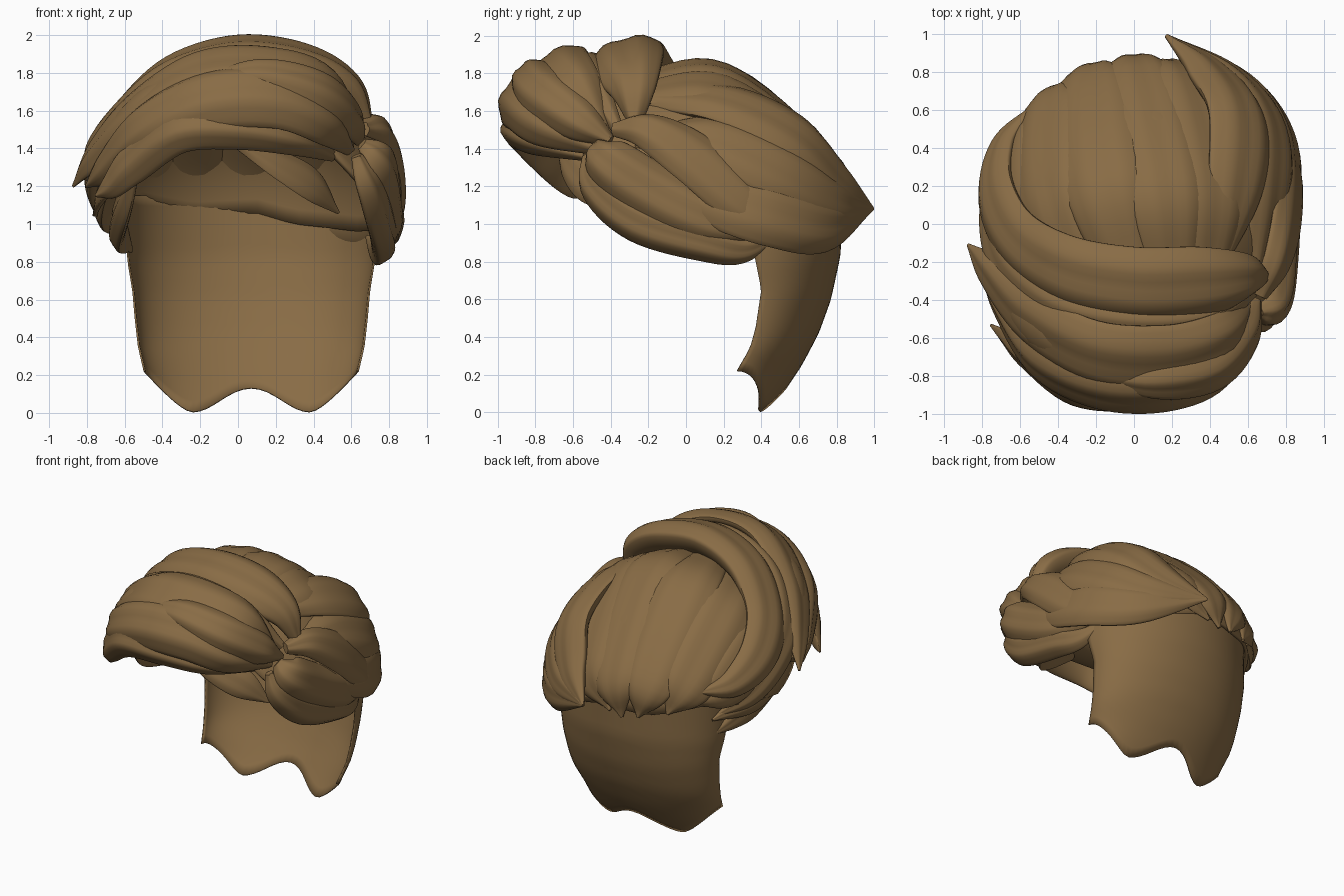
import bpy, bmesh, math
from mathutils import Vector

mat = bpy.data.materials.new("hair_brown")
mat.diffuse_color = (0.25, 0.15, 0.06, 1)

SKULL = Vector((0.03, 0.0, 0.95))      # centre of the head
RADII = Vector((0.83, 0.88, 0.90))
QUIFF = Vector((0.0, -0.40, 1.40))     # centre of the front roll


def finish(name, bm, thickness=0):
    bmesh.ops.remove_doubles(bm, verts=bm.verts, dist=0.0005)
    bmesh.ops.recalc_face_normals(bm, faces=bm.faces)
    me = bpy.data.meshes.new(name)
    bm.to_mesh(me)
    bm.free()
    ob = bpy.data.objects.new(name, me)
    bpy.context.collection.objects.link(ob)
    me.materials.append(mat)
    bpy.ops.object.select_all(action='DESELECT')
    ob.select_set(True)
    bpy.context.view_layer.objects.active = ob
    bpy.ops.object.shade_smooth_by_angle(angle=math.radians(40))
    if thickness:
        m = ob.modifiers.new("thickness", 'SOLIDIFY')
        m.thickness = thickness
        m.offset = 0
    return ob


def skin(bm, rows, closed):
    """Join rows of vertices with quads."""
    n = len(rows[0])
    for a, b in zip(rows, rows[1:]):
        for i in range(n if closed else n - 1):
            j = (i + 1) % n
            bm.faces.new((a[i], a[j], b[j], b[i]))


def spline(pts, steps=7):
    """Catmull-Rom through tuples of any length."""
    v = [Vector(p) for p in pts]
    v = [2 * v[0] - v[1]] + v + [2 * v[-1] - v[-2]]
    out = []
    for i in range(1, len(v) - 2):
        a, b, c, d = v[i - 1:i + 3]
        for s in range(steps):
            t = s / steps
            out.append(0.5 * (2 * b + (c - a) * t + (2 * a - 5 * b + 4 * c - d) * t * t
                              + (3 * b - a - 3 * c + d) * t ** 3))
    return out + [v[-2]]


def lock(name, pts, centre=SKULL, under=0.5, rib=0.10):
    """Sweep a ribbed lens section; each point is x, y, z, half width, thickness."""
    path = spline(pts)
    pos = [Vector(p[:3]) for p in path]
    bm = bmesh.new()
    rows, K = [], 28
    for i, p in enumerate(pos):
        tan = (pos[min(i + 1, len(pos) - 1)] - pos[max(i - 1, 0)]).normalized()
        nor = p - centre
        nor = (nor - tan * nor.dot(tan)).normalized()
        side = tan.cross(nor)
        w, t = max(path[i][3], 0.004), max(path[i][4], 0.004)
        row = []
        for k in range(K):
            a = 2 * math.pi * k / K
            s = math.sin(a)
            h = abs(s) ** 1.3 * (1 + rib * math.cos(6 * a + 0.6)) if s > 0 else -under * abs(s) ** 1.3
            row.append(bm.verts.new(p + side * math.cos(a) * w + nor * h * t))
        rows.append(row)
    skin(bm, rows, True)
    bm.faces.new(rows[0])
    bm.faces.new(rows[-1])
    return finish(name, bm)


def on_skull(x, y, z, k=0.97):
    d = Vector((x, y, z)) - SKULL
    r = math.sqrt(sum((d[i] / RADII[i]) ** 2 for i in range(3)))
    return SKULL + d * (k / r)


def interp(table, x):
    for (a, fa), (b, fb) in zip(table, table[1:]):
        if x <= b:
            return fa + (fb - fa) * max(0, (x - a) / (b - a))
    return table[-1][1]


# cap under the locks, open towards the face
hairline = [(0, .99), (40, .96), (70, 1.0), (85, 1.06), (110, 1.04), (135, 1.1), (180, 1.04),
            (215, 1.22), (235, 1.47), (305, 1.47), (325, 1.2), (360, .99)]
bm = bmesh.new()
rows = []
for j in range(17):
    row = []
    for i in range(64):
        th = 2 * math.pi * i / 64
        low = math.acos((interp(hairline, math.degrees(th)) - SKULL.z) / (RADII.z * .955))
        ph = low * j / 16
        row.append(bm.verts.new(SKULL + .955 * Vector((RADII.x * math.sin(ph) * math.cos(th),
                   RADII.y * math.sin(ph) * math.sin(th), RADII.z * math.cos(ph)))))
    rows.append(row)
skin(bm, rows, True)
finish("cap", bm, 0.025)

# curved sheet of hair at the nape
back_y = [(0, .43), (.1, .51), (.25, .61), (.42, .70), (.6, .765), (.83, .815), (1.15, .83)]
edge_y = [(0, .21), (.22, .27), (.34, .34), (.45, .37), (.65, .40), (.8, .37), (1.15, .30)]
half_x = [(0, .52), (.2, .56), (.35, .595), (.5, .612), (.65, .625), (.8, .65), (1.15, .67)]
bm = bmesh.new()
rows = []
for j in range(21):
    row = []
    for i in range(41):
        a = math.pi * (i / 40 - .5)
        u = math.sin(a)
        if abs(u) < .6:
            z0 = .068 + .063 * math.cos(math.pi * u / .6)
        else:
            z0 = .005 + .215 * ((abs(u) - .6) / .4) ** 1.5
        z = z0 + (1.15 - z0) * j / 20
        e = interp(edge_y, z)
        row.append(bm.verts.new((.07 + u * interp(half_x, z), e + (interp(back_y, z) - e) * math.cos(a), z)))
    rows.append(row)
skin(bm, rows, False)
finish("nape_sheet", bm, 0.01)

# locks combed back over the crown, starting hidden under the top band
crown = [
    ([(.42, -.3, 1.8), (.40, .2, 1.7), (.26, .76, 1.28), (.04, .9, 1.03)], .18),
    ([(.22, -.3, 1.8), (.16, .2, 1.75), (.03, .78, 1.28), (-.06, .88, 1.0)], .18),
    ([(-.02, -.3, 1.8), (-.15, .2, 1.7), (-.22, .74, 1.28), (-.18, .85, 1.02)], .18),
    ([(-.28, -.3, 1.7), (-.41, .15, 1.6), (-.45, .62, 1.28), (-.36, .74, 1.06)], .18),
    ([(-.46, -.3, 1.6), (-.62, .1, 1.45), (-.64, .45, 1.25), (-.52, .65, 1.14)], .17),
]
for n, (pts, w) in enumerate(crown):
    ws = [(w * .7, .04), (w * 1.15, .06), (w * 1.05, .06), (.01, .015)]
    lock(f"crown_lock_{n + 1}", [(*on_skull(*p), *s) for p, s in zip(pts, ws)])

# raised right locks sweeping round to the flicked tip at the back
tip = (.17, .99, 1.08, .01, .01)
sweeps = {
    "upper": [(.48, -.25, 1.75, .95), (.56, .2, 1.68, 1.0), (.53, .55, 1.45, 1.06), (.39, .8, 1.22, 1.05)],
    "middle": [(.67, -.28, 1.48, .95), (.72, .15, 1.45, .99), (.68, .5, 1.27, 1.05), (.50, .76, 1.12, 1.06)],
    "lower": [(.74, -.2, 1.3, .93), (.83, .15, 1.17, .96), (.76, .46, 1.06, 1.04), (.56, .73, 1.0, 1.06)],
}
for n, pts in sweeps.items():
    ws = [(.06, .05), (.17, .06), (.19, .07), (.15, .07)]
    lock("right_sweep_" + n, [(*on_skull(*p), *s) for p, s in zip(pts, ws)] + [tip], under=1.2)

# bundle over the right ear
lock("ear_lock_upper", [(.66, -.38, 1.5, .04, .04), (.74, -.2, 1.49, .11, .07), (.80, .05, 1.34, .15, .06),
                        (.80, .32, 1.1, .13, .06), (.74, .52, .96, .02, .01)])
lock("ear_lock_middle", [(.65, -.46, 1.42, .04, .04), (.73, -.42, 1.34, .13, .09), (.77, -.2, 1.19, .15, .09),
                         (.78, .15, 1.02, .13, .08), (.72, .51, .95, .01, .01)])
lock("ear_lock_lower", [(.62, -.52, 1.36, .03, .04), (.68, -.47, 1.2, .1, .08), (.73, -.25, 1.02, .12, .09),
                        (.75, .1, .91, .11, .09), (.73, .3, .87, .08, .06), (.68, .48, .93, .01, .01)])

# wide band over the top, wrapping round the left side
lock("top_band", [(.68, -.27, 1.52, .03, .04), (.58, -.28, 1.72, .13, .08), (.35, -.31, 1.84, .2, .1),
                  (0, -.32, 1.885, .21, .1), (-.35, -.25, 1.79, .2, .09), (-.61, -.08, 1.58, .17, .07),
                  (-.73, .17, 1.4, .15, .06), (-.69, .42, 1.26, .1, .05), (-.54, .61, 1.22, .01, .01)], under=1.3)
lock("second_band", [(.62, -.36, 1.5, .03, .03), (.4, -.5, 1.75, .09, .06), (0, -.53, 1.83, .11, .07),
                     (-.4, -.45, 1.71, .13, .07), (-.66, -.25, 1.48, .14, .06), (-.74, 0, 1.3, .13, .06),
                     (-.71, .25, 1.12, .09, .05), (-.58, .46, 1.0, .01, .01)], under=1)

# rolled front: core and the fat locks over it
lock("front_roll_core", [(.55, -.42, 1.42, .05, .05), (.4, -.58, 1.56, .18, .17), (.05, -.62, 1.64, .24, .22),
                         (-.35, -.56, 1.59, .22, .19), (-.62, -.35, 1.42, .15, .12), (-.8, -.15, 1.25, .03, .03)],
     QUIFF, under=1, rib=0)
lock("front_roll_top", [(.6, -.42, 1.45, .04, .04), (.45, -.6, 1.7, .17, .11), (.15, -.71, 1.78, .23, .11),
                        (-.2, -.68, 1.76, .22, .11), (-.52, -.5, 1.57, .19, .1), (-.74, -.26, 1.36, .12, .07),
                        (-.87, -.11, 1.2, .01, .01)], QUIFF)
lock("front_roll_face", [(.58, -.45, 1.4, .04, .04), (.45, -.73, 1.55, .15, .1), (.2, -.85, 1.66, .18, .11),
                         (-.15, -.85, 1.65, .18, .11), (-.47, -.71, 1.5, .16, .1), (-.68, -.45, 1.31, .1, .06),
                         (-.8, -.25, 1.2, .01, .01)], QUIFF)
lock("front_roll_low", [(.5, -.5, 1.36, .03, .03), (.3, -.77, 1.45, .09, .08), (0, -.87, 1.51, .12, .1),
                        (-.3, -.85, 1.5, .13, .1), (-.54, -.69, 1.33, .12, .08), (-.66, -.59, 1.21, .08, .05),
                        (-.75, -.53, 1.15, .01, .01)], QUIFF)
lock("front_roll_cross", [(.63, -.4, 1.44, .03, .04), (.57, -.58, 1.56, .12, .09), (.4, -.77, 1.7, .14, .1),
                          (.1, -.83, 1.78, .11, .08), (-.2, -.8, 1.76, .01, .01)], QUIFF)

# small fringe under the roll and the left sideburn
lock("fringe", [(0, -.66, 1.42, .03, .03), (.22, -.6, 1.31, .09, .03), (.4, -.5, 1.2, .1, .03),
                (.53, -.38, 1.06, .01, .01)])
lock("left_side_upper", [(-.62, -.4, 1.32, .06, .05), (-.68, -.1, 1.2, .13, .06), (-.68, .2, 1.06, .11, .06),
                         (-.57, .5, .98, .01, .01)])
lock("left_side_lower", [(-.54, -.5, 1.27, .03, .03), (-.59, -.25, 1.1, .11, .06), (-.62, .1, .98, .12, .06),
                         (-.6, .3, .92, .08, .05), (-.56, .46, .86, .01, .01)])
